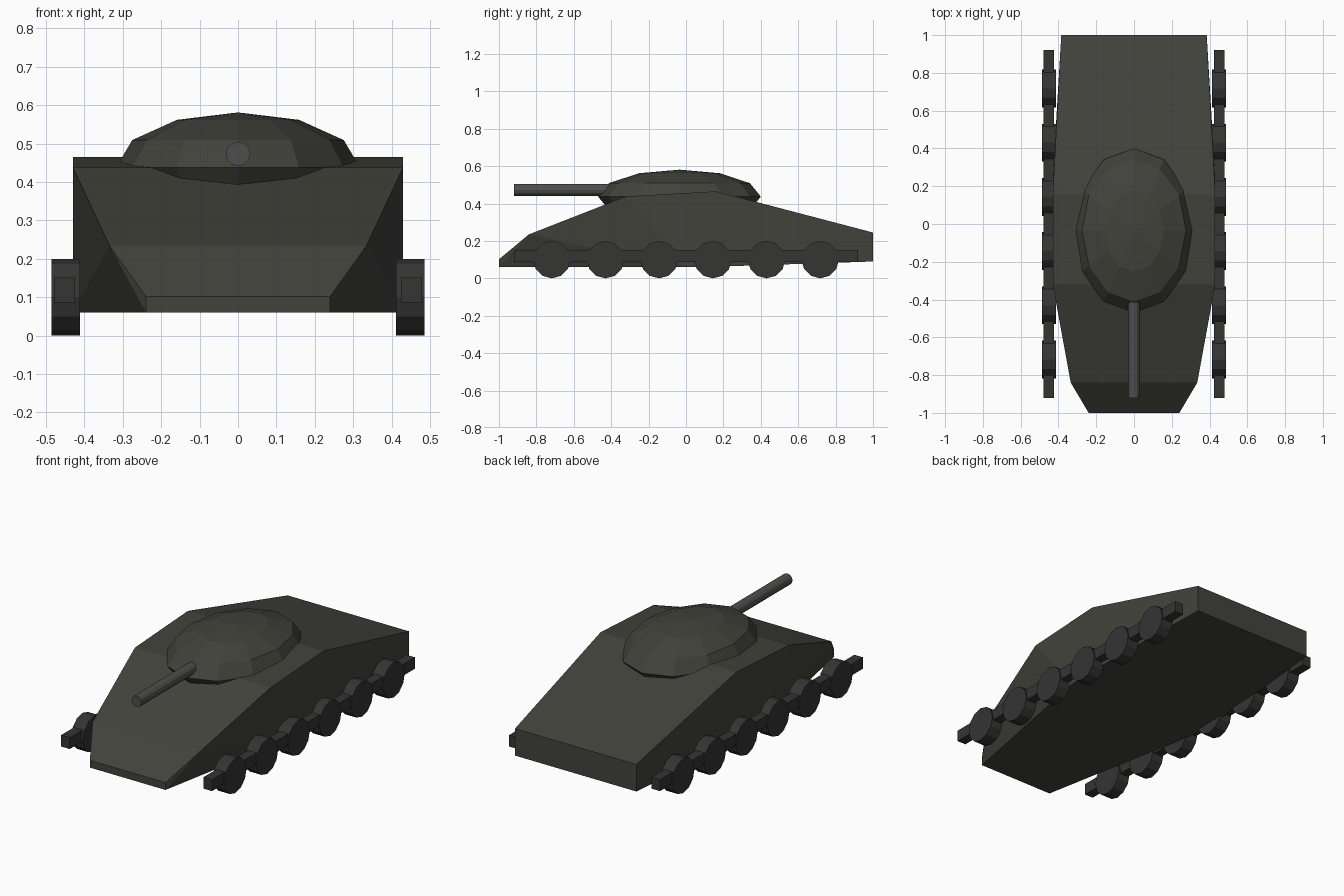
import bpy, bmesh
from math import pi
from mathutils import Matrix

if "Cube" in bpy.data.objects:
    bpy.data.objects.remove(bpy.data.objects["Cube"])


def material(name, rgb):
    m = bpy.data.materials.new(name)
    m.diffuse_color = (*rgb, 1)
    m.use_nodes = True
    m.node_tree.nodes["Principled BSDF"].inputs["Base Color"].default_value = m.diffuse_color
    return m


ARMOUR = material("armour", (0.055, 0.055, 0.045))
RUNNING = material("running_gear", (0.035, 0.035, 0.034))
STEEL = material("steel", (0.075, 0.075, 0.07))


def finish(bm, name, mat):
    bmesh.ops.recalc_face_normals(bm, faces=bm.faces)
    mesh = bpy.data.meshes.new(name)
    bm.to_mesh(mesh)
    bm.free()
    mesh.materials.append(mat)
    ob = bpy.data.objects.new(name, mesh)
    bpy.context.collection.objects.link(ob)
    return ob


def cylinder(name, r, depth, loc, axis, mat):
    bm = bmesh.new()
    bmesh.ops.create_cone(bm, cap_ends=True, segments=12, radius1=r, radius2=r,
                          depth=depth,
                          matrix=Matrix.Translation(loc) @ Matrix.Rotation(pi / 2, 4, axis))
    return finish(bm, name, mat)


# Hull: faceted convex shell from mirrored corner points (half width, y, z)
corners = [(0.24, -1, 0.06), (0.24, -1, 0.102), (0.335, -0.84, 0.235),
           (0.43, -0.32, 0.438), (0.43, 0.16, 0.465), (0.385, 1, 0.245),
           (0.43, 0, 0.06), (0.43, 0.24, 0.065), (0.385, 1, 0.09)]
bm = bmesh.new()
for x, y, z in corners:
    for s in (-1, 1):
        bm.verts.new((s * x, y, z))
bmesh.ops.convex_hull(bm, input=bm.verts)
bmesh.ops.dissolve_limit(bm, angle_limit=0.01, verts=bm.verts, edges=bm.edges)
finish(bm, "hull", ARMOUR)

# Turret: squashed low-poly sphere sunk into the deck
bm = bmesh.new()
bmesh.ops.create_uvsphere(bm, u_segments=12, v_segments=6, radius=1,
                          matrix=Matrix.Translation((0, -0.035, 0.437))
                          @ Matrix.Diagonal((0.318, 0.435, 0.144, 1)))
finish(bm, "turret", ARMOUR)

# Gun barrel
cylinder("gun_barrel", 0.032, 0.56, (0, -0.64, 0.473), 'X', STEEL)

# Running gear on both sides: a beam and six road wheels
for side, s in (("left", -1), ("right", 1)):
    bm = bmesh.new()
    bmesh.ops.create_cube(bm, size=1,
                          matrix=Matrix.Translation((s * 0.4515, 0, 0.119))
                          @ Matrix.Diagonal((0.055, 1.84, 0.065, 1)))
    finish(bm, f"track_beam_{side}", RUNNING)
    for i in range(6):
        y = (i - 2.5) * 0.287
        cylinder(f"wheel_{side}_{i + 1}", 0.1, 0.074, (s * 0.449, y, 0.1), 'Y', RUNNING)
